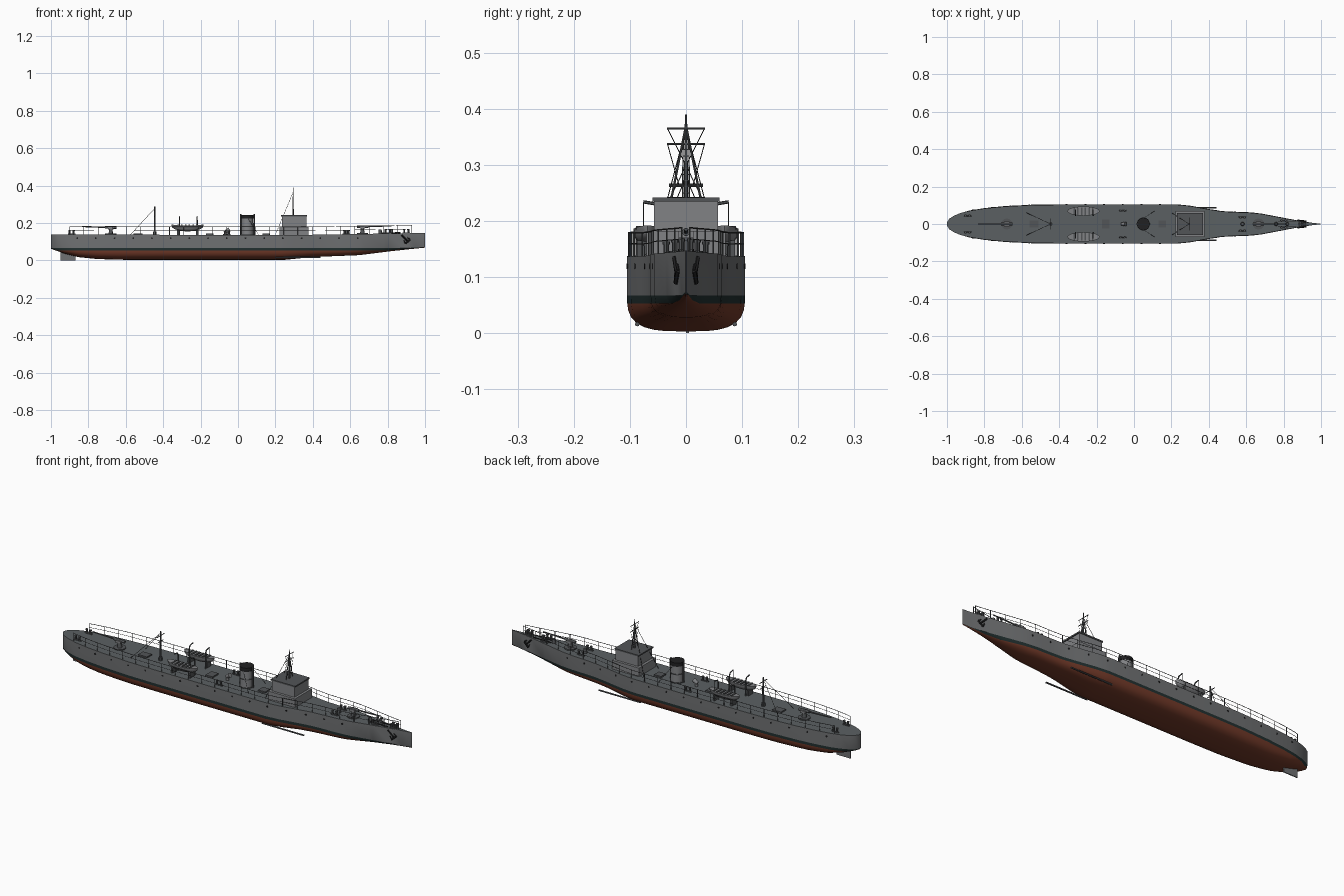
import bpy, bmesh, math
from mathutils import Vector, Matrix

if "Cube" in bpy.data.objects:
    bpy.data.objects.remove(bpy.data.objects["Cube"])

def mat(name, *c):
    m = bpy.data.materials.new(name)
    m.diffuse_color = (*c, 1)
    m.use_nodes = True
    m.node_tree.nodes["Principled BSDF"].inputs["Base Color"].default_value = m.diffuse_color
    return m

HULL = mat("hull_grey", .16, .165, .17)
DECK = mat("deck_grey", .105, .118, .124)
RED = mat("bottom_red", .17, .042, .022)
BOOT = mat("waterline_dark", .016, .03, .03)
HOUSE = mat("house_grey", .22, .225, .235)
BLACK = mat("black", .015, .015, .016)
METAL = mat("fitting_grey", .085, .09, .095)

def finish(name, bm, *mats, smooth=True):
    bmesh.ops.recalc_face_normals(bm, faces=bm.faces)
    me = bpy.data.meshes.new(name)
    bm.to_mesh(me)
    bm.free()
    for m in mats:
        me.materials.append(m)
    ob = bpy.data.objects.new(name, me)
    bpy.context.collection.objects.link(ob)
    if smooth:
        bpy.context.view_layer.objects.active = ob
        ob.select_set(True)
        bpy.ops.object.shade_smooth_by_angle(angle=math.radians(35))
        ob.select_set(False)
    return ob

def add_box(bm, x0, x1, y0, y1, z0, z1):
    m = Matrix.Translation(((x0+x1)/2, (y0+y1)/2, (z0+z1)/2)) @ Matrix.Diagonal((x1-x0, y1-y0, z1-z0, 1))
    bmesh.ops.create_cube(bm, size=1, matrix=m)

def add_rod(bm, a, b, r, r2=None, n=8):
    a, b = Vector(a), Vector(b)
    m = Matrix.Translation((a+b)/2) @ (b-a).to_track_quat('Z', 'Y').to_matrix().to_4x4()
    bmesh.ops.create_cone(bm, cap_ends=True, segments=n, radius1=r, radius2=r if r2 is None else r2,
                          depth=(b-a).length, matrix=m)

def boxes(name, m, *items):
    bm = bmesh.new()
    for i in items:
        add_box(bm, *i)
    return finish(name, bm, m, smooth=False)

def rods(name, m, items, n=8):
    bm = bmesh.new()
    for i in items:
        add_rod(bm, *i, n=n)
    return finish(name, bm, m)

def interp(tab, x):
    for (a, va), (b, vb) in zip(tab, tab[1:]):
        if x <= b:
            return va + (vb-va)*(x-a)/(b-a)
    return tab[-1][1]

# Hull lines: half width, keel height and deck height along x
WIDTH = [(-1, .008), (-.988, .028), (-.965, .043), (-.93, .058), (-.88, .072), (-.8, .085), (-.7, .095),
         (-.55, .103), (-.4, .105), (.23, .105), (.3, .098), (.4, .08), (.47, .069), (.54, .065), (.61, .063),
         (.68, .056), (.78, .037), (.88, .018), (.95, .007), (1, .001)]
KEEL = [(-1, .062), (-.93, .037), (-.85, .017), (-.75, .007), (-.6, .003), (.25, .003), (.4, .018), (.65, .028),
        (.8, .047), (.9, .058), (1, .068)]
SHEER = [(-1, .139), (-.5, .137), (.4, .137), (1, .147)]
def half(x): return interp(WIDTH, x)
def deck(x): return interp(SHEER, x)

def section(x):
    b, k = half(x), interp(KEEL, x)
    zt = max(.067, k+.005)
    zr = max(.053, k+.003)
    n = 3.2 if x < .5 else 3.2 - 1.9*(x-.5)/.5
    side = []
    for f in (0, .015, .06, .15, .3, .5, .75, 1):
        z = k + f*(zr-k)
        side.append((b*max(0, 1-((zt-z)/(zt-k))**n)**(1/n), z))
    side += [(b, zt), (b, deck(x))]
    return [(x, -y, z) for y, z in side[:0:-1]] + [(x, y, z) for y, z in side]

bm = bmesh.new()
xs = sorted({w[0] for w in WIDTH} | {k[0] for k in KEEL} | {-.2, 0})
rings = [[bm.verts.new(p) for p in section(x)] for x in xs]
last = len(rings[0]) - 1
for r, q in zip(rings, rings[1:]):
    for i in range(last):
        f = bm.faces.new((r[i], r[i+1], q[i+1], q[i]))
        edge = min(i, last-1-i)
        f.material_index = edge if edge < 2 else 2
    bm.faces.new((r[0], r[-1], q[-1], q[0])).material_index = 3
bm.faces.new(rings[0])
bm.faces.new(rings[-1])
finish("hull", bm, HULL, BOOT, RED, DECK)

# Rudder and shafts below the hull
boxes("rudder", HULL, (-.95, -.87, -.005+.005, .005, .0, .045))
rods("propeller_shafts", METAL, [((.2, s*.087, .016), (.44, s*.087, .016), .004) for s in (-1, 1)])

# Portholes and hull slots
items = []
for s in (-1, 1):
    for i in range(16):
        x = -.86 + i*.1
        items.append(((x, s*(half(x)-.004), .119), (x, s*(half(x)+.001), .119), .005))
rods("portholes", BLACK, items)

# Guard rails
rail, x0, x1 = [], -.9, .93
for s in (-1, 1):
    st = [x0] + [x for x in xs if x0 < x < x1] + [x1]
    for h, r in ((.042, .0014), (.022, .001)):
        pts = [(x, s*(half(x)-.003), deck(x)+h) for x in st]
        rail += [(a, b, r) for a, b in zip(pts, pts[1:])]
    for i in range(25):
        x = x0 + (x1-x0)*i/24
        y = s*(half(x)-.003)
        rail.append(((x, y, deck(x)-.002), (x, y, deck(x)+.043), .0015))
rods("guard_rails", METAL, rail, n=5)

# Bridge in two tiers with roof
boxes("bridge_base", HOUSE, (.222, .377, -.07, .07, .13, .182))
boxes("bridge_house", HOUSE, (.235, .365, -.057, .057, .18, .236))
boxes("bridge_roof", METAL, (.23, .37, -.06, .06, .235, .242))

# Foremast with legs, yards and stays
M = .295
legs = [((M, 0, .24), (M, 0, .39), .004, .002)]
for s in (-1, 1):
    legs.append(((M, s*.026, .24), (M, 0, .37), .002))
    legs.append(((M+.002, s*.006, .24), (M+.002, s*.005, .35), .0012))
for z, w in ((.365, .034), (.337, .034), (.262, .03)):
    legs.append(((M, -w, z), (M, w, z), .0018))
for i in range(9):
    legs.append(((M+.002, -.006, .25+i*.011), (M+.002, .006, .25+i*.011), .001))
rods("foremast", METAL, legs, n=6)
stays = []
for s in (-1, 1):
    stays += [((M, s*.033, .365), (M, -s*.028, .242), .0008), ((M, s*.033, .337), (M, s*.012, .262), .0008),
              ((M, 0, .365), (.2, s*.06, .137), .001), ((-.445, 0, .278), (-.575, s*.06, .137), .001),
              ((.05, s*.03, .23), (.11, s*.07, .137), .0008)]
rods("rigging", BLACK, stays, n=4)

# Aft mast
rods("aft_mast", METAL, [((-.445, 0, .13), (-.445, 0, .287), .005, .003), ((-.445, -.03, .265), (-.445, .03, .265), .002),
                         ((-.445, -.02, .235), (-.445, .02, .235), .0018), ((-.445, 0, .13), (-.445, 0, .155), .009)])

# Funnel, cap and steam pipes
rods("funnel", HOUSE, [((.05, 0, .13), (.05, 0, .226), .033, .031)], n=24)
rods("funnel_cap", BLACK, [((.05, 0, .224), (.05, 0, .243), .034)], n=24)
rods("funnel_bands", METAL, [((.05, 0, z), (.05, 0, z+.004), .035) for z in (.137, .18)], n=24)
rods("steam_pipes", METAL, [((.05+d, 0, .13), (.05+d, 0, .247), .004) for d in (-.036, .036)])

# Ship's boats on chocks with davits
for s, side in ((-1, "starboard"), (1, "port")):
    bm = bmesh.new()
    bmesh.ops.create_uvsphere(bm, u_segments=24, v_segments=12, radius=1)
    for v in bm.verts:
        x, y, z = v.co
        v.co = (-.27+x*.086, s*.069+y*.025, .186+min(z, 0)*.031+(.006*x*x if z >= -.01 else 0))
    finish("boat_"+side, bm, HOUSE)
    boxes("boat_thwarts_"+side, METAL, *[(x-.004, x+.004, s*.069-.02, s*.069+.02, .185, .191)
                                         for x in (-.32, -.3, -.28, -.26, -.24, -.22)])
    boxes("boat_chocks_"+side, METAL, *[(x-.005, x+.005, s*.069-.018, s*.069+.018, .13, .165) for x in (-.32, -.22)])
    dav = []
    for x in (-.312, -.218):
        pts = [(x, s*.045, .13), (x, s*.045, .215), (x, s*.052, .23), (x, s*.076, .234), (x, s*.076, .19)]
        dav += [(a, b, r) for a, b, r in zip(pts, pts[1:], (.0035, .003, .003, .001))]
    rods("davits_"+side, METAL, dav, n=6)

# Deck guns: aft pointing aft, forward pointing forward
for name, x, d in (("aft_gun", -.68, -1), ("fore_gun", .665, 1)):
    z = deck(x)
    rods(name, METAL, [((x, 0, z-.003), (x, 0, z+.005), .03), ((x, 0, z), (x, 0, z+.032), .013, .008),
                       ((x-d*.03, 0, z+.038), (x+d*.03, 0, z+.039), .007),
                       ((x+d*.02, 0, z+.039), (x+d*.155, 0, z+.043), .004, .0028)], n=12)
    boxes(name+"_cradle", HOUSE, (x-.014, x+.014, -.013, .013, z+.028, z+.041))

# Bollards, capstans, ventilators and hatches
bol = []
for x, y in ((-.89, .045), (.9, .008), (.58, .035), (.8, .02), (-.06, .07)):
    for s in (-1, 1):
        z = deck(x)
        for dx in (-.011, .011):
            bol += [((x+dx, s*y, z-.002), (x+dx, s*y, z+.02), .005), ((x+dx, s*y, z+.018), (x+dx, s*y, z+.023), .0065)]
        bol.append(((x-.02, s*y, z+.001), (x+.02, s*y, z+.001), .004))
rods("bollards", METAL, bol)
rods("capstans", METAL, [((x, 0, .137), (x, 0, deck(x)+.022), .011, .008) for x in (.58, .76, .82)], n=12)
rods("ventilator", HOUSE, [((-.06, 0, .13), (-.06, 0, .158), .007), ((-.066, 0, .153), (-.045, 0, .166), .008, .012)], n=12)
boxes("hatches", METAL, (-.17, -.13, -.025, .025, .13, .144), (-.56, -.51, -.02, .02, .13, .144),
      (.13, .17, -.02, .02, .13, .144))

# Anchors and chains at the bow
anc = []
for s in (-1, 1):
    y = lambda x: s*(half(x)+.002)
    anc += [((.875, y(.875), .135), (.91, y(.91), .1), .004), ((.895, y(.895), .09), (.92, y(.92), .112), .005),
            ((.895, y(.895), .09), (.888, y(.888), .106), .003), ((.92, y(.92), .112), (.906, y(.906), .122), .003),
            ((.77, s*.012, .146), (.87, s*.012, .148), .003)]
rods("anchors", BLACK, anc, n=6)
